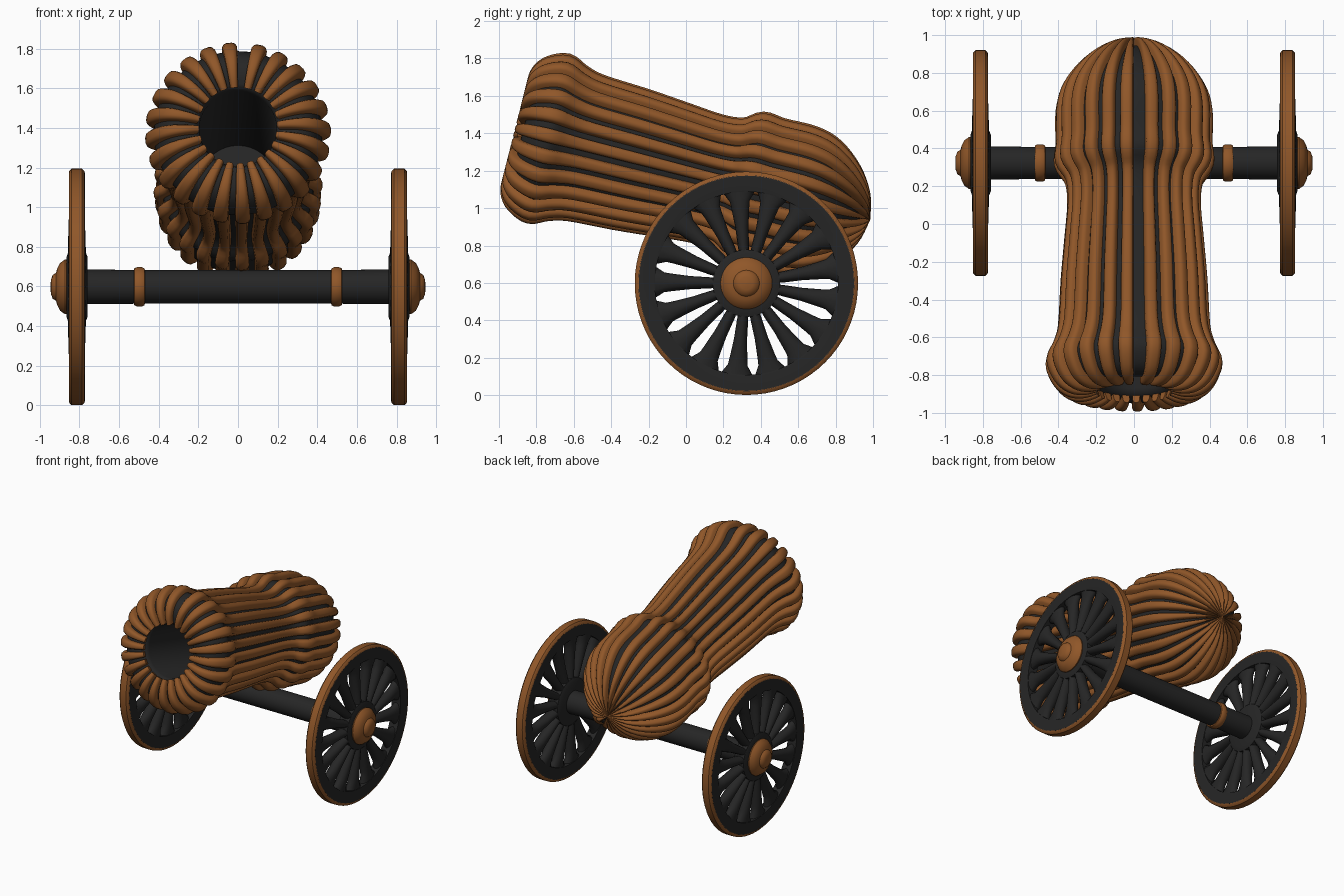
import bpy, bmesh, math
from mathutils import Vector

if "Cube" in bpy.data.objects:
    bpy.data.objects.remove(bpy.data.objects["Cube"])


def material(name, rgb):
    m = bpy.data.materials.new(name)
    m.diffuse_color = (*rgb, 1)
    m.use_nodes = True
    m.node_tree.nodes["Principled BSDF"].inputs["Base Color"].default_value = m.diffuse_color
    return m


BROWN = material("brown wood", (0.28, 0.095, 0.022))
DARK = material("dark iron", (0.019, 0.019, 0.019))


def add_lofts(name, lofts, mat, cyclic=False, caps=True, angle=40):
    """Skin each list of equal rings into a tube and put all tubes in one object."""
    bm = bmesh.new()
    for rings in lofts:
        vs = [[bm.verts.new(p) for p in ring] for ring in rings]
        n = len(vs[0])
        for i in range(len(vs) if cyclic else len(vs) - 1):
            a, b = vs[i], vs[(i + 1) % len(vs)]
            for j in range(n):
                k = (j + 1) % n
                bm.faces.new((a[j], a[k], b[k], b[j]))
        if caps and not cyclic:
            bm.faces.new(vs[0][::-1])
            bm.faces.new(vs[-1])
    bmesh.ops.remove_doubles(bm, verts=bm.verts, dist=0.00005)
    bmesh.ops.recalc_face_normals(bm, faces=bm.faces)
    me = bpy.data.meshes.new(name)
    bm.to_mesh(me)
    bm.free()
    me.materials.append(mat)
    ob = bpy.data.objects.new(name, me)
    bpy.context.collection.objects.link(ob)
    bpy.ops.object.select_all(action='DESELECT')
    ob.select_set(True)
    bpy.context.view_layer.objects.active = ob
    bpy.ops.object.shade_smooth_by_angle(angle=math.radians(angle))
    return ob


def smooth_path(pts, steps=4):
    """Catmull-Rom curve through 2D points."""
    p = [Vector(q) for q in pts]
    p = [2 * p[0] - p[1]] + p + [2 * p[-1] - p[-2]]
    out = []
    for i in range(1, len(p) - 2):
        a, b, c, d = p[i - 1:i + 3]
        for k in range(steps):
            t = k / steps
            out.append(0.5 * (2 * b + (c - a) * t + (2 * a - 5 * b + 4 * c - d) * t * t
                              + (3 * b - a - 3 * c + d) * t ** 3))
    return out + [p[-2]]


# ---- barrel: tilted axis, s runs from muzzle to breech, r is the radius
TILT = math.radians(14.2)
CENTRE = Vector((0, -0.735, 1.372))
AXIS = Vector((0, math.cos(TILT), -math.sin(TILT)))
UP = Vector((0, math.sin(TILT), math.cos(TILT)))
SIDE = Vector((1, 0, 0))


def barrel_point(s, r, a, across=0.0):
    radial = SIDE * math.sin(a) + UP * math.cos(a)
    tangent = SIDE * math.cos(a) - UP * math.sin(a)
    return CENTRE + AXIS * s + radial * r + tangent * across


outline = smooth_path([(-.125, .21), (-.142, .27), (-.135, .335), (-.09, .39), (0, .425),
                       (.09, .388), (.2, .36), (.454, .345), (.665, .327), (.875, .31),
                       (1.0, .325), (1.09, .38), (1.2, .372), (1.375, .372), (1.5, .335),
                       (1.62, .24), (1.70, .12), (1.73, .001)])
bore = [Vector(q) for q in ((1.0, .0001), (1.0, .19), (-.09, .195))]
turns = [2 * math.pi * i / 56 for i in range(56)]
add_lofts("barrel", [[[barrel_point(s, r, a) for a in turns] for s, r in bore + outline]],
          DARK, angle=50)

# raised staves running from the muzzle lip to the breech tip
SECTION = [(-1, -.3), (-1, .55), (-.75, .88), (-.35, 1), (.35, 1), (.75, .88), (1, .55), (1, -.3)]
HEIGHT = 0.044
staves = []
for i in range(24):
    a = math.radians(14 + 14.8 * i)
    rings = []
    for k, p in enumerate(outline):
        t = (outline[min(k + 1, len(outline) - 1)] - outline[max(k - 1, 0)]).normalized()
        nrm = Vector((-t.y, t.x))
        if k == len(outline) - 1:
            nrm = Vector((1, 0))
        ring = []
        for u, h in SECTION:
            q = p + nrm * h * HEIGHT
            ring.append(barrel_point(q.x, max(q.y, .0005), a, u * .09 * max(p.y, .02)))
        rings.append(ring)
    staves.append(rings)
add_lofts("barrel_staves", staves, BROWN, angle=50)

# ---- carriage: everything turns around the axle line
AY, AZ = 0.323, 0.598


def lathe(name, profile, mat, n=48, **kw):
    """Spin (x, radius) points around the axle line."""
    rings = [[(x, AY + r * math.cos(2 * math.pi * j / n), AZ + r * math.sin(2 * math.pi * j / n))
              for j in range(n)] for x, r in profile]
    return add_lofts(name, [rings], mat, **kw)


lathe("axle", [(-.8, .088), (-.5, .085), (.5, .085), (.8, .088)], DARK, 40)

SPOKES = 17
# (radius, half width, half depth) along one spoke
STATIONS = [(.12, .023, .045), (.2, .030, .045), (.3, .035, .042),
            (.4, .047, .039), (.44, .053, .038), (.505, .096, .036)]
for sign, label in ((1, "right"), (-1, "left")):
    wx = 0.813

    def at(profile):
        return [(sign * (wx + x), r) for x, r in profile]

    lathe(label + "_wheel_ring", at([(-.038, .49), (.038, .49), (.04, .5), (.04, .578),
                                     (-.04, .578), (-.04, .5)]), DARK, 72, cyclic=True)
    lathe(label + "_wheel_tread", at([(-.0405, .575), (.0405, .575), (.038, .585), (.026, .597),
                                      (-.026, .597), (-.038, .585)]), BROWN, 72, cyclic=True)
    lathe(label + "_wheel_hub", at([(-.055, .0001), (-.055, .15), (-.042, .18), (.042, .18),
                                    (.052, .15), (.052, .0001)]), DARK)
    lathe(label + "_hub_cap", at([(.04, .135), (.06, .138), (.085, .12), (.1, .09),
                                  (.105, .07), (.122, .06), (.131, .035), (.133, .0001)]), BROWN)
    lathe(label + "_axle_band", [(sign * x, r) for x, r in
                                 ((.468, .08), (.472, .093), (.485, .099), (.51, .099),
                                  (.523, .093), (.527, .08))], BROWN)
    spokes = []
    for i in range(SPOKES):
        a = math.radians(94.6) + 2 * math.pi * i / SPOKES
        rings = []
        for r, w, d in STATIONS:
            ring = []
            for j in range(12):
                b = 2 * math.pi * j / 12
                u = w * math.cos(b)
                ring.append((sign * (wx + d * math.sin(b)),
                             AY + r * math.cos(a) - u * math.sin(a),
                             AZ + r * math.sin(a) + u * math.cos(a)))
            rings.append(ring)
        spokes.append(rings)
    add_lofts(label + "_wheel_spokes", spokes, DARK, angle=50)
